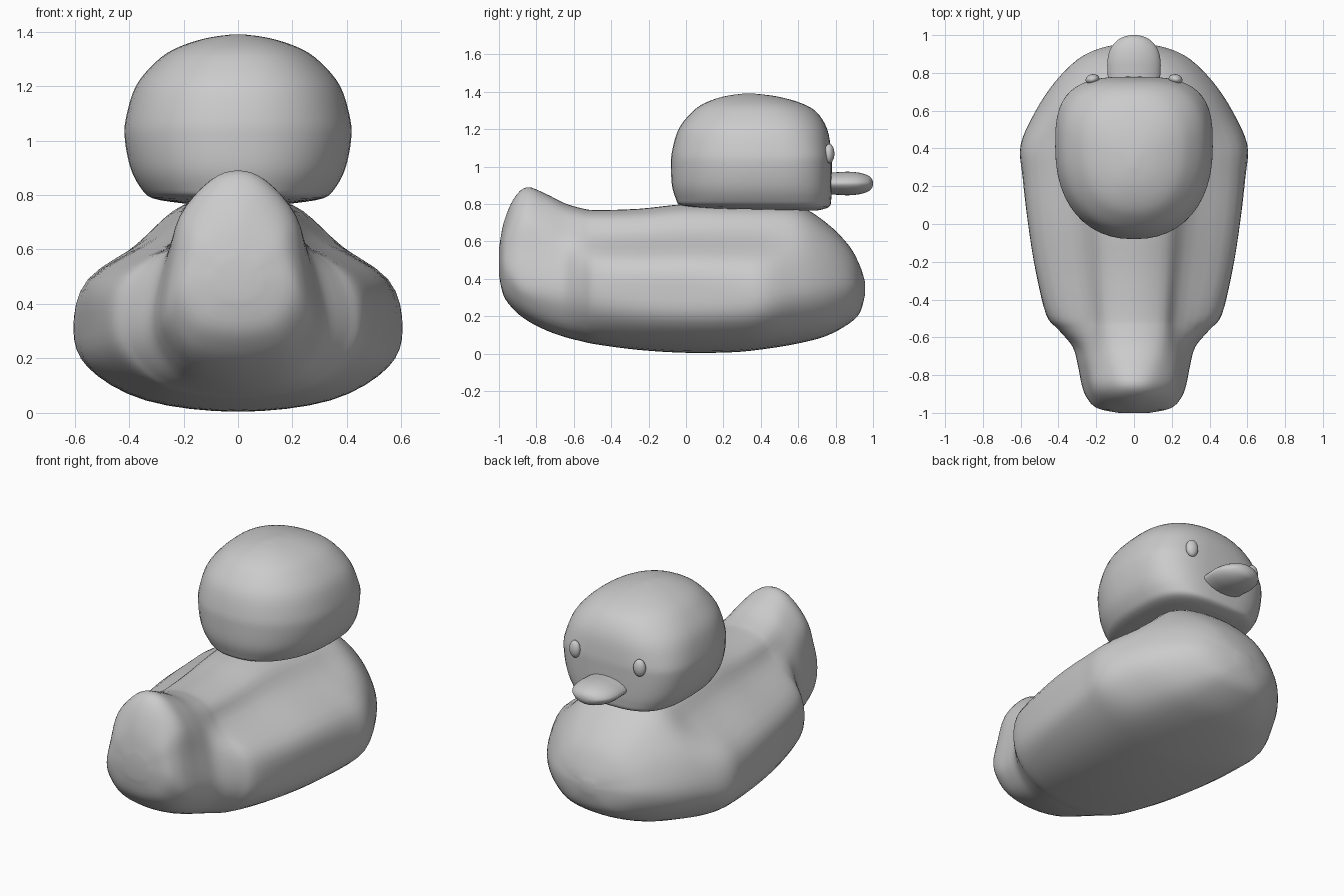
import bpy, bmesh, math

if "Cube" in bpy.data.objects:
    bpy.data.objects.remove(bpy.data.objects["Cube"])


def spline(pts, n):
    """Catmull-Rom curve through pts (tuples of any size), n steps per span."""
    out = []
    ext = [pts[0]] + list(pts) + [pts[-1]]
    for i in range(len(pts) - 1):
        a, b, c, d = ext[i:i + 4]
        for k in range(n):
            t = k / n
            out.append(tuple(
                0.5 * (2 * q + (r - p) * t + (2 * p - 5 * q + 4 * r - s) * t ** 2
                       + (3 * q - p - 3 * r + s) * t ** 3)
                for p, q, r, s in zip(a, b, c, d)))
    out.append(tuple(pts[-1]))
    return out


def loft(name, rings):
    """Skin closed rings of equal length and cap both ends."""
    bm = bmesh.new()
    rows = [[bm.verts.new(p) for p in ring] for ring in rings]
    n = len(rows[0])
    for a, b in zip(rows, rows[1:]):
        for i in range(n):
            j = (i + 1) % n
            bm.faces.new((a[i], a[j], b[j], b[i]))
    bm.faces.new(rows[0])
    bm.faces.new(rows[-1])
    bmesh.ops.recalc_face_normals(bm, faces=bm.faces)
    for f in bm.faces:
        f.smooth = True
    me = bpy.data.meshes.new(name)
    bm.to_mesh(me)
    bm.free()
    ob = bpy.data.objects.new(name, me)
    bpy.context.collection.objects.link(ob)
    return ob


def spow(v, e):
    return math.copysign(abs(v) ** e, v)


# Body with raised tail and flared wings, lofted along y
# y, bottom, top, half width, height of widest point, ridge half width, slope half width
BODY = [
    (-1.0, .42, .56, .08, .49, .03, .06),
    (-.975, .31, .70, .195, .47, .06, .14),
    (-.92, .235, .83, .25, .42, .09, .185),
    (-.85, .178, .89, .277, .38, .10, .21),
    (-.75, .126, .855, .297, .36, .12, .22),
    (-.65, .09, .805, .325, .34, .14, .225),
    (-.56, .067, .778, .40, .34, .15, .23),
    (-.48, .05, .768, .465, .34, .155, .235),
    (-.25, .02, .775, .52, .33, .165, .26),
    (0, .005, .80, .56, .32, .175, .285),
    (.25, .008, .80, .59, .31, .19, .315),
    (.42, .025, .80, .60, .31, .20, .33),
    (.60, .055, .79, .52, .33, .20, .34),
    (.75, .095, .70, .42, .34, .17, .29),
    (.87, .16, .58, .30, .35, .13, .21),
    (.93, .22, .47, .18, .35, .08, .13),
    (.958, .32, .38, .04, .35, .02, .03),
]


def body_ring(y, zb, zt, w, zm, t, m):
    lo, hi = zm - zb, zt - zm
    # flat wing panel: its upper and lower edges stand out most at mid wing
    f = .89 + .045 * max(0, 1 - ((y + .05) / .6) ** 2)
    half = [(.58 * w, zb + .13 * lo), (f * w, zb + .52 * lo), (w, zm),
            (f * w, zm + .37 * hi), (m, zm + .68 * hi), (t, zt - .05 * (zt - zb))]
    left = [(-x, z) for x, z in reversed(half)]
    # start and end one point beyond the centre so the seam stays smooth
    loop = left[-1:] + [(0, zb)] + half + [(0, zt)] + left + [(0, zb)] + half[:1]
    pts = spline(loop, 4)[4:-5]
    return [(x, y, z) for x, z in pts]


loft("body", [body_ring(*r) for r in spline(BODY, 4)])

# Head: stacked rounded outlines, flattened towards the face
HEAD = [
    (.765, .20, .08, .70), (.785, .315, -.03, .765), (.83, .36, -.055, .777),
    (.90, .395, -.075, .78), (1.0, .415, -.08, .78), (1.08, .412, -.075, .777),
    (1.2, .375, -.04, .755), (1.29, .30, .03, .70), (1.34, .225, .10, .615),
    (1.375, .12, .20, .49), (1.39, .02, .30, .37),
]


def head_ring(z, w, yb, yf, n=48):
    yc = yb + .57 * (yf - yb)
    front = 3.1 - .8 * min(1, max(0, (z - 1.05) / .25))
    back = 2.25
    chin = .2 * max(0, .83 - z)  # underside rises towards the back
    ring = []
    for i in range(n):
        a = 2 * math.pi * i / n
        c, s = math.cos(a), math.sin(a)
        e = 2 / (front if s > 0 else back)
        y = yc + ((yf - yc) if s > 0 else (yc - yb)) * spow(s, e)
        ring.append((w * spow(c, e), y, z + chin * (yf - y) / (yf - yb)))
    return ring


loft("head", [head_ring(*r) for r in spline(HEAD, 4)])

# Beak: lens-shaped section with a rounded tip
BEAK = [(.68, .13, .055), (.80, .14, .06), (.87, .14, .063), (.93, .123, .057),
        (.975, .085, .042), (.994, .045, .024), (1.0, .012, .008)]


def beak_ring(y, w, h, n=32):
    angles = [2 * math.pi * i / n for i in range(n)]
    return [(w * math.cos(a), y, .91 + h * spow(math.sin(a), 1.2)) for a in angles]


loft("beak", [beak_ring(*r) for r in spline(BEAK, 4)])

# Eyes
for side, label in ((-1, "left"), (1, "right")):
    bpy.ops.mesh.primitive_uv_sphere_add(segments=24, ring_count=12, radius=1,
                                         location=(side * .22, .766, 1.07))
    eye = bpy.context.object
    eye.name = "eye_" + label
    eye.scale = (.037, .027, .052)
    eye.rotation_euler.z = -side * .2
    bpy.ops.object.shade_smooth()
